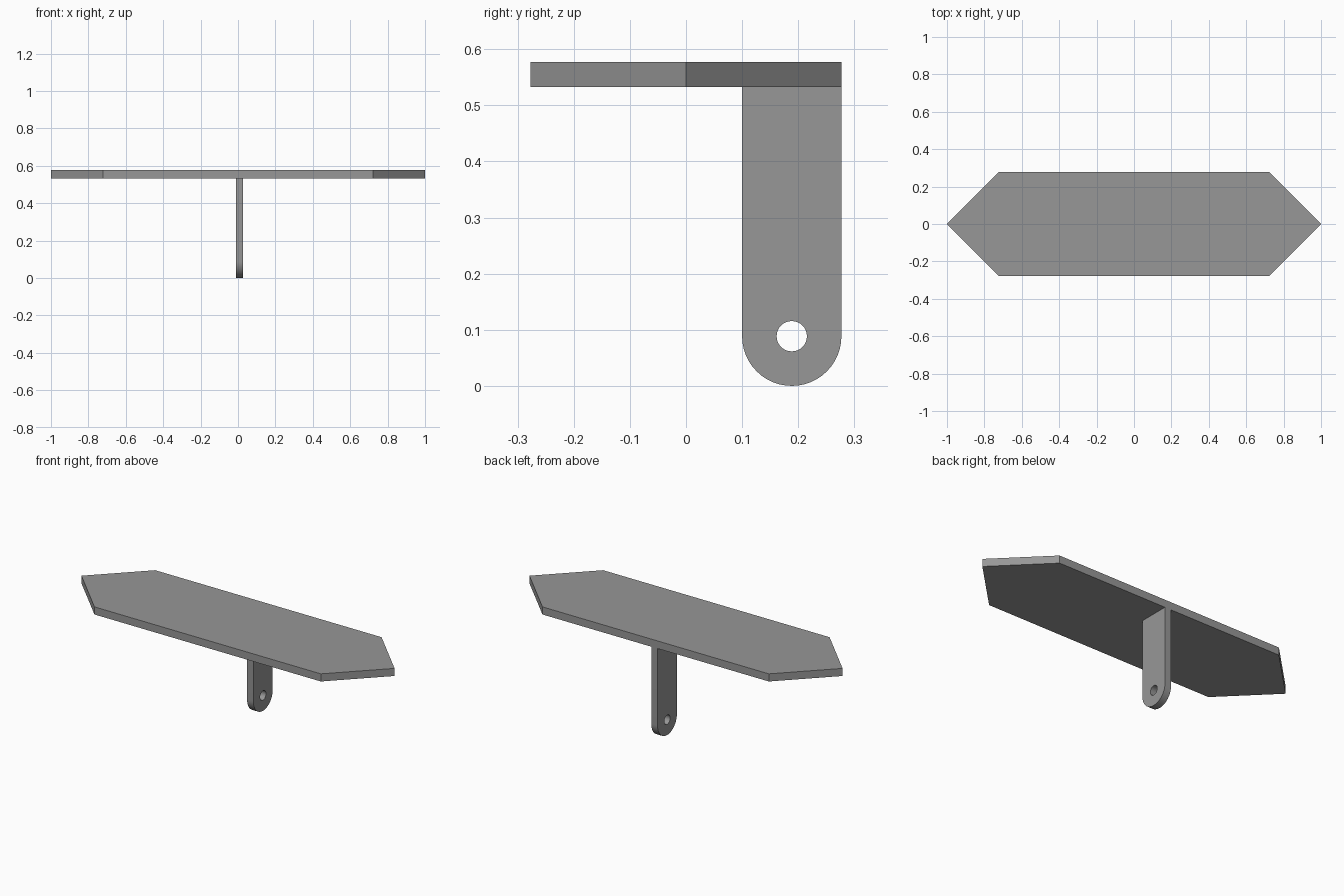
import bpy, bmesh, math

if "Cube" in bpy.data.objects:
    bpy.data.objects.remove(bpy.data.objects["Cube"])

grey = bpy.data.materials.new("plain grey")
grey.diffuse_color = (0.31, 0.31, 0.31, 1)
grey.use_nodes = True
grey.node_tree.nodes["Principled BSDF"].inputs["Base Color"].default_value = grey.diffuse_color


def extruded(name, loops, offset):
    """Fill closed outlines (later ones are holes) and extrude by offset."""
    bm = bmesh.new()
    edges = []
    for loop in loops:
        vs = [bm.verts.new(p) for p in loop]
        edges += [bm.edges.new((a, b)) for a, b in zip(vs, vs[1:] + vs[:1])]
    bmesh.ops.triangle_fill(bm, edges=edges, use_beauty=True)
    ext = bmesh.ops.extrude_face_region(bm, geom=bm.faces[:], use_keep_orig=True)
    moved = [g for g in ext["geom"] if isinstance(g, bmesh.types.BMVert)]
    bmesh.ops.translate(bm, verts=moved, vec=offset)
    bmesh.ops.recalc_face_normals(bm, faces=bm.faces[:])
    bmesh.ops.dissolve_limit(bm, angle_limit=0.01, verts=bm.verts[:], edges=bm.edges[:])
    me = bpy.data.meshes.new(name)
    bm.to_mesh(me)
    bm.free()
    me.materials.append(grey)
    ob = bpy.data.objects.new(name, me)
    bpy.context.collection.objects.link(ob)
    bpy.ops.object.select_all(action="DESELECT")
    ob.select_set(True)
    bpy.context.view_layer.objects.active = ob
    bpy.ops.object.shade_smooth_by_angle(angle=math.radians(30))
    return ob


# Flat board with pointed ends
BOTTOM, TOP, HALF = 0.533, 0.577, 0.277
outline = [(-1, 0), (-0.723, -HALF), (0.723, -HALF),
           (1, 0), (0.723, HALF), (-0.723, HALF)]
extruded("pointed_board", [[(x, y, BOTTOM) for x, y in outline]], (0, 0, TOP - BOTTOM))

# Mounting tab with a rounded lower end and a round bolt hole
X0, THICK, R, HOLE = -0.012, 0.04, 0.0885, 0.027
CY, CZ = HALF - R, R


def arc(radius, start, end, steps):
    angles = [start + (end - start) * i / steps for i in range(steps + 1)]
    return [(X0, CY + radius * math.cos(a), CZ + radius * math.sin(a)) for a in angles]


tab = [(X0, CY + R, BOTTOM), (X0, CY - R, BOTTOM)] + arc(R, math.pi, 2 * math.pi, 24)
hole = arc(HOLE, 0, 2 * math.pi, 32)[:-1]
extruded("mounting_tab", [tab, hole], (THICK, 0, 0))
